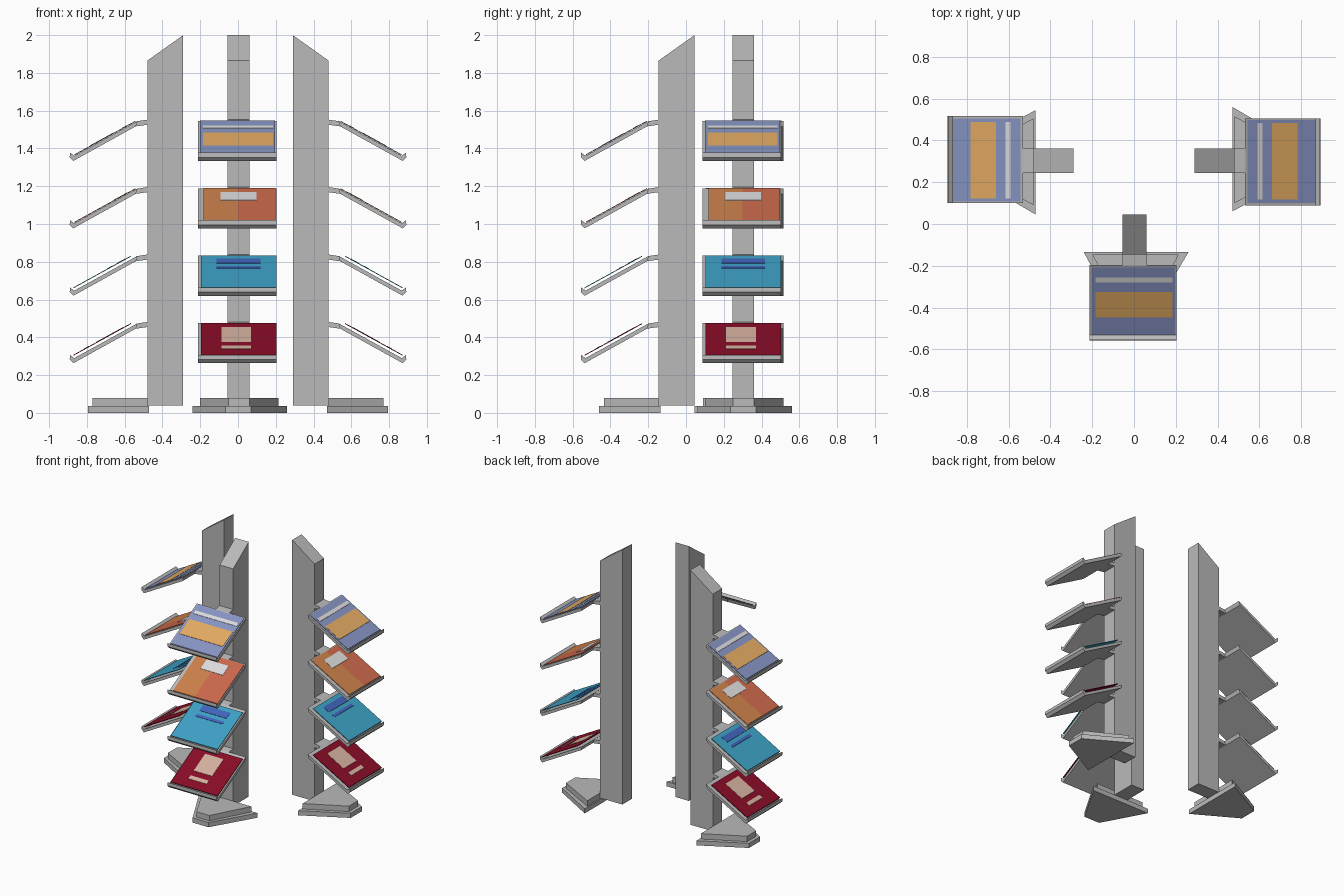
import bpy, bmesh, math
from mathutils import Matrix

if "Cube" in bpy.data.objects:
    bpy.data.objects.remove(bpy.data.objects["Cube"])


def mat(name, r, g, b):
    lin = [((c / 255 + 0.055) / 1.055) ** 2.4 for c in (r, g, b)]
    m = bpy.data.materials.new(name)
    m.diffuse_color = (*lin, 1)
    m.use_nodes = True
    m.node_tree.nodes["Principled BSDF"].inputs["Base Color"].default_value = m.diffuse_color
    return m


GREY = mat("grey", 186, 186, 186)
PALE = mat("pale_grey", 220, 220, 222)
PERI = mat("periwinkle", 135, 148, 195)
AMBER = mat("amber", 226, 170, 98)
BROWN = mat("ochre", 203, 128, 74)
RUST = mat("rust", 204, 104, 76)
TEAL = mat("teal", 61, 160, 196)
BLUE = mat("blue", 64, 100, 188)
RED = mat("crimson", 136, 12, 38)
BEIGE = mat("beige", 212, 176, 158)


def solid(name, lower, upper, material, place):
    """Closed solid between two matching outlines."""
    bm = bmesh.new()
    a = [bm.verts.new(p) for p in lower]
    b = [bm.verts.new(p) for p in upper]
    n = len(a)
    bm.faces.new(a)
    bm.faces.new(b[::-1])
    for i in range(n):
        bm.faces.new((a[i], b[i], b[(i + 1) % n], a[(i + 1) % n]))
    bmesh.ops.recalc_face_normals(bm, faces=bm.faces)
    me = bpy.data.meshes.new(name)
    bm.to_mesh(me)
    bm.free()
    me.materials.append(material)
    ob = bpy.data.objects.new(name, me)
    ob.matrix_world = place
    bpy.context.collection.objects.link(ob)
    return ob


def extrude_x(name, profile, x0, x1, material, place):
    return solid(name, [(x0, y, z) for y, z in profile],
                 [(x1, y, z) for y, z in profile], material, place)


def extrude_z(name, outline, z0, z1, material, place):
    return solid(name, [(x, y, z0) for x, y in outline],
                 [(x, y, z1) for x, y in outline], material, place)


# Side profiles (y, z); shelf profiles are for the top shelf
COLUMN = [(0.045, 0.04), (0.045, 2.0), (-0.145, 1.865), (-0.145, 0.04)]
BRACKET = [(-0.14, 1.553), (-0.14, 1.526), (-0.205, 1.517), (-0.225, 1.51),
           (-0.225, 1.53), (-0.2, 1.544)]
TRAY = [(-0.196, 1.546), (-0.532, 1.361), (-0.555, 1.378), (-0.556, 1.353),
        (-0.537, 1.334), (-0.206, 1.517)]

# Printed panels per shelf: height above tray, then (part, colour, x0, x1, y0, y1, layer)
SHELVES = [
    (0.002, [("sheet", PERI, -0.2, 0.197, -0.207, -0.53, 0),
             ("stripe", PALE, -0.184, 0.184, -0.255, -0.28, 1),
             ("block", AMBER, -0.184, 0.184, -0.326, -0.447, 1)]),
    (0.002, [("sheet_left", BROWN, -0.182, 0.0, -0.207, -0.53, 0),
             ("sheet_right", RUST, 0.0, 0.198, -0.207, -0.53, 0),
             ("block", PALE, -0.092, 0.098, -0.25, -0.325, 1)]),
    (0.015, [("sheet", TEAL, -0.197, 0.203, -0.232, -0.537, 0),
             ("wide_bar", BLUE, -0.113, 0.118, -0.262, -0.308, 1),
             ("thin_bar", BLUE, -0.113, 0.118, -0.336, -0.355, 1)]),
    (0.015, [("sheet", RED, -0.197, 0.203, -0.232, -0.537, 0),
             ("block", BEIGE, -0.087, 0.07, -0.275, -0.415, 1),
             ("bar", BEIGE, -0.087, 0.07, -0.453, -0.48, 1)]),
]


def surface(y):
    return 1.546 + (y + 0.196) * (0.185 / 0.336)


def build_stand(side, place):
    # Column with slanted top
    extrude_x(side + "_column", COLUMN, -0.055, 0.06, GREY, place)
    # Two-step tapered foot
    extrude_z(side + "_foot_lower",
              [(-0.24, -0.135), (0.26, -0.135), (0.07, -0.46), (-0.065, -0.46)],
              0, 0.036, GREY, place)
    extrude_z(side + "_foot_upper",
              [(-0.2, -0.145), (0.215, -0.145), (0.06, -0.434), (-0.05, -0.434)],
              0.036, 0.078, GREY, place)
    # Sloping shelves with printed panels
    for i, (lift, panels) in enumerate(SHELVES):
        name = f"{side}_shelf_{i + 1}"
        at = place @ Matrix.Translation((0, 0, -0.357 * i))
        extrude_x(name + "_bracket", BRACKET, -0.055, 0.06, GREY, at)
        extrude_x(name + "_tray", TRAY, -0.212, 0.204, GREY, at)
        for part, colour, x0, x1, y0, y1, layer in panels:
            h = lift + 0.005 * layer
            t = 0.005 if layer == 0 else 0.002
            a, b = surface(y0) + h, surface(y1) + h
            extrude_x(f"{name}_{part}", [(y0, a), (y1, b), (y1, b + t), (y0, a + t)],
                      x0, x1, colour, at)


# Three identical stands facing front, right and left
build_stand("front", Matrix.Identity(4))
build_stand("right", Matrix.Translation((0.335, 0.3, 0)) @ Matrix.Rotation(math.pi / 2, 4, 'Z'))
build_stand("left", Matrix.Translation((-0.335, 0.305, 0)) @ Matrix.Rotation(-math.pi / 2, 4, 'Z'))
